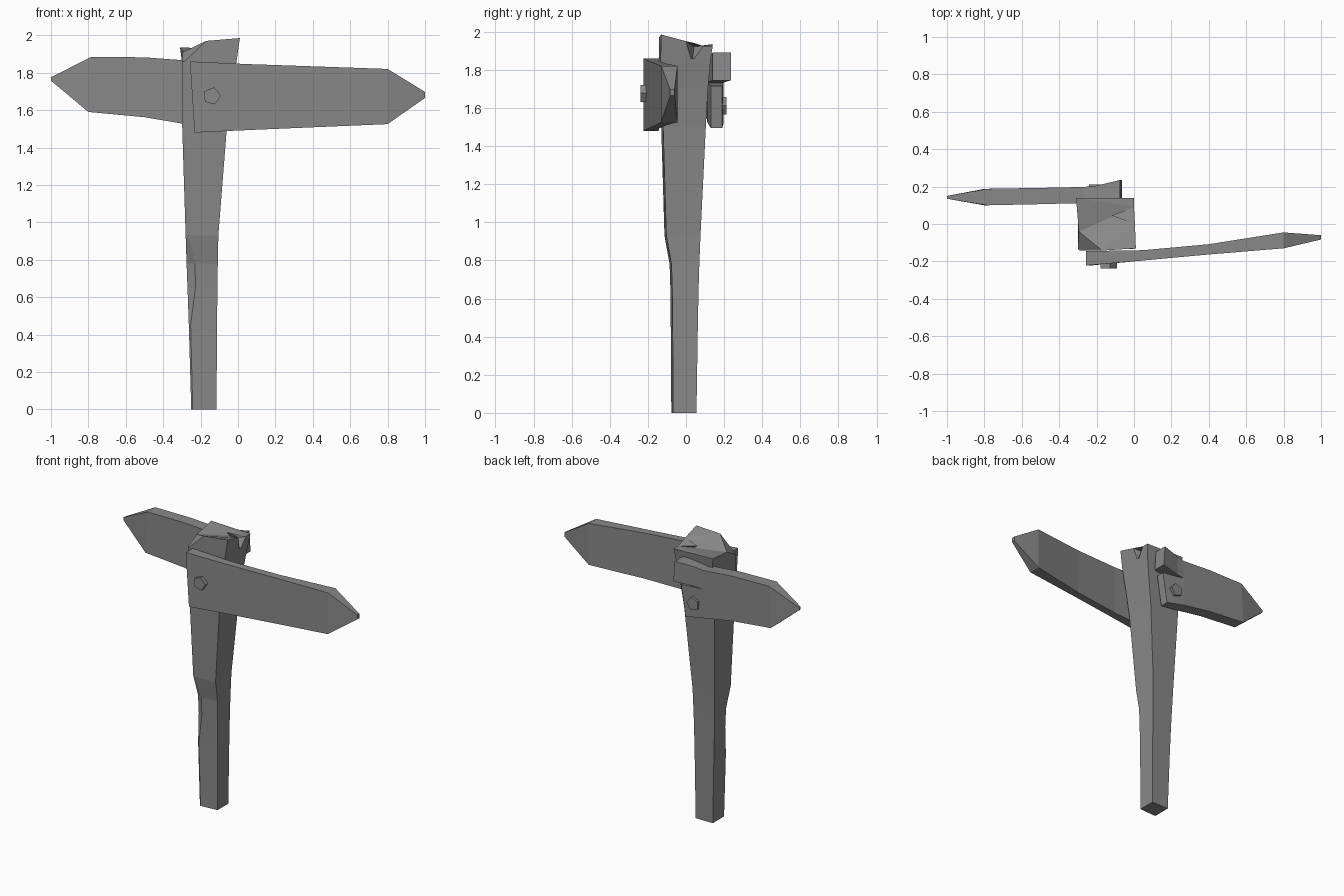
import bpy, bmesh, math
from mathutils import Vector

cube = bpy.data.objects.get("Cube")
if cube:
    bpy.data.objects.remove(cube)

wood = bpy.data.materials.new("weathered_grey")
wood.use_nodes = True
GREY = (0.25, 0.25, 0.25, 1)
wood.diffuse_color = GREY
wood.node_tree.nodes["Principled BSDF"].inputs["Base Color"].default_value = GREY


def finish(name, bm):
    bmesh.ops.recalc_face_normals(bm, faces=bm.faces)
    mesh = bpy.data.meshes.new(name)
    bm.to_mesh(mesh)
    bm.free()
    mesh.materials.append(wood)
    obj = bpy.data.objects.new(name, mesh)
    bpy.context.collection.objects.link(obj)
    return obj


def loft(name, rings):
    """Skin a stack of equal-length rings and cap both ends."""
    bm = bmesh.new()
    loops = [[bm.verts.new(p) for p in ring] for ring in rings]
    for low, high in zip(loops, loops[1:]):
        for i in range(len(low)):
            j = (i + 1) % len(low)
            bm.faces.new((low[i], low[j], high[j], high[i]))
    caps = [bm.faces.new(loops[0]), bm.faces.new(loops[-1])]
    bmesh.ops.triangulate(bm, faces=caps)
    return finish(name, bm)


def post_ring(z, left, right, front, back, chip):
    """Tapered square section; chip wears away the front left corner."""
    lean = 0.01
    ring = [(left, front + chip * 0.6, z), (left + chip, front, z),
            (right, front + lean, z)]
    ring += [(right, y, z) for y in (0.025, 0.035, 0.045)]
    return ring + [(right, back, z), (left, back, z)]


# Post: worn corner lower down, split and chipped top
splintered_top = [(-0.295, -0.04, 1.91), (-0.17, -0.142, 1.97), (0.01, -0.13, 1.985),
                  (0.005, 0.0, 1.95), (-0.12, 0.045, 1.94), (0.0, 0.09, 1.925),
                  (0.0, 0.14, 1.925), (-0.31, 0.14, 1.935)]
loft("post", [
    post_ring(0, -0.25, -0.115, -0.077, 0.055, 0.008),
    post_ring(0.45, -0.263, -0.112, -0.08, 0.062, 0.01),
    post_ring(0.65, -0.27, -0.11, -0.082, 0.066, 0.042),
    post_ring(0.78, -0.275, -0.108, -0.086, 0.07, 0.046),
    post_ring(0.93, -0.28, -0.105, -0.113, 0.076, 0.014),
    post_ring(1.5, -0.298, -0.06, -0.13, 0.104, 0.012),
    post_ring(1.7, -0.3, -0.033, -0.137, 0.115, 0.012),
    post_ring(1.86, -0.3, -0.008, -0.143, 0.13, 0.014),
    splintered_top])


def board_ring(x, low, high, front, back, skew=0.0):
    """Upright section of a board; skew slides the top edge along x."""
    return [(x, front, low), (x, back, low),
            (x + skew, back, high), (x + skew, front, high)]


# Front board: bowed plank with a pointed end
loft("front_board", [
    board_ring(-0.232, 1.48, 1.86, -0.222, -0.145, -0.025),
    board_ring(0.05, 1.493, 1.846, -0.195, -0.14),
    board_ring(0.4, 1.508, 1.834, -0.163, -0.108),
    board_ring(0.8, 1.525, 1.82, -0.13, -0.045),
    board_ring(1.0, 1.665, 1.697, -0.083, -0.06)])

# Back board: pointed end, then two splinters divided by a crack
loft("back_board", [
    board_ring(-1.0, 1.757, 1.775, 0.135, 0.15),
    board_ring(-0.8, 1.59, 1.885, 0.1, 0.188, 0.015),
    board_ring(-0.5, 1.562, 1.882, 0.106, 0.193),
    board_ring(-0.27, 1.523, 1.865, 0.112, 0.198)])
loft("upper_splinter", [
    board_ring(-0.27, 1.73, 1.865, 0.112, 0.198),
    board_ring(-0.21, 1.735, 1.875, 0.118, 0.203),
    board_ring(-0.065, 1.745, 1.89, 0.14, 0.235, -0.01)])
loft("lower_splinter", [
    board_ring(-0.27, 1.523, 1.73, 0.112, 0.198),
    board_ring(-0.13, 1.495, 1.715, 0.13, 0.19, 0.035)])


def bolt(name, x, y, z, depth):
    """Five-sided bolt head lying along y."""
    rings = []
    for end in (y - depth / 2, y + depth / 2):
        rings.append([(x + 0.048 * math.cos(a), end, z + 0.048 * math.sin(a))
                      for a in (math.tau * i / 5 + 0.05 for i in range(5))])
    loft(name, rings)


bolt("front_bolt", -0.14, -0.215, 1.675, 0.046)
bolt("back_bolt", -0.2, 0.195, 1.61, 0.034)
